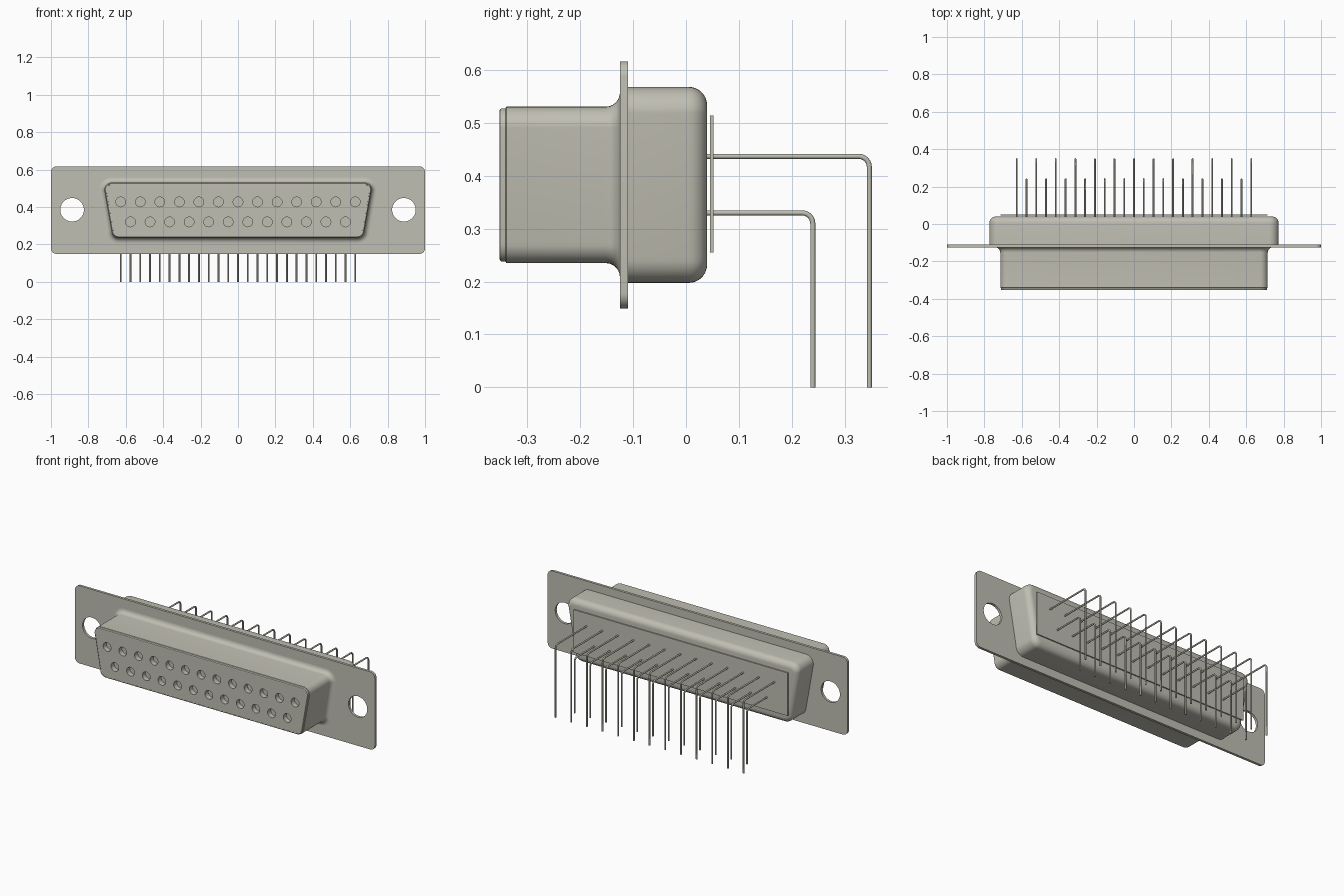
import bpy, bmesh, math
from mathutils import Matrix

if "Cube" in bpy.data.objects:
    bpy.data.objects.remove(bpy.data.objects["Cube"], do_unlink=True)

metal = bpy.data.materials.new("warm grey metal")
COLOR = (0.53, 0.52, 0.45, 1)
metal.diffuse_color = COLOR
metal.use_nodes = True
metal.node_tree.nodes["Principled BSDF"].inputs["Base Color"].default_value = COLOR

MID_Z = 0.383
PITCH = 0.1045


def finish(obj, angle=35):
    """Assign the material, turn curves into meshes and shade smooth."""
    obj.data.materials.append(metal)
    bpy.ops.object.select_all(action="DESELECT")
    obj.select_set(True)
    bpy.context.view_layer.objects.active = obj
    if obj.type == "CURVE":
        bpy.ops.object.convert(target="MESH")
    bpy.ops.object.shade_smooth_by_angle(angle=math.radians(angle))


def add_object(name, data):
    obj = bpy.data.objects.new(name, data)
    bpy.context.collection.objects.link(obj)
    return obj


def outline(top, bottom, half_height, radius, offset=0, steps=8):
    """Rounded trapezoid in (x, z); top and bottom are half widths."""
    h = half_height - radius
    corners = [(top - radius, h), (radius - top, h),
               (radius - bottom, -h), (bottom - radius, -h)]
    r = radius + offset
    points = []
    for i, (cx, cz) in enumerate(corners):
        for k in range(steps + 1):
            a = math.pi / 2 * (i + k / steps)
            points.append((cx + r * math.cos(a), MID_Z + cz + r * math.sin(a)))
    return points


def circle(x, z, radius, steps=24):
    return [(x + radius * math.cos(2 * math.pi * k / steps),
             z + radius * math.sin(2 * math.pi * k / steps)) for k in range(steps)]


def loft(name, shape, rings):
    """Skin a trapezoid shape through (offset, y) rings and cap the last ring."""
    bm = bmesh.new()
    loops = [[bm.verts.new((x, y, z)) for x, z in outline(*shape, off)] for off, y in rings]
    for a, b in zip(loops, loops[1:]):
        for i in range(len(a)):
            j = (i + 1) % len(a)
            bm.faces.new((a[i], a[j], b[j], b[i]))
    bm.faces.new(loops[-1])
    bm.faces.new(loops[0])
    bmesh.ops.recalc_face_normals(bm, faces=bm.faces)
    mesh = bpy.data.meshes.new(name)
    bm.to_mesh(mesh)
    bm.free()
    finish(add_object(name, mesh))


def plate(name, loops, front, back):
    """Flat sheet in the xz plane; loops after the first are holes."""
    curve = bpy.data.curves.new(name, "CURVE")
    curve.dimensions = "2D"
    curve.fill_mode = "BOTH"
    curve.extrude = (back - front) / 2
    for pts in loops:
        spline = curve.splines.new("POLY")
        spline.points.add(len(pts) - 1)
        spline.use_cyclic_u = True
        for p, (x, z) in zip(spline.points, pts):
            p.co = (x, z, 0, 1)
    obj = add_object(name, curve)
    obj.matrix_world = Matrix.Translation((0, (front + back) / 2, 0)) @ Matrix.Rotation(math.pi / 2, 4, "X")
    finish(obj)


def row(count):
    return [(i - (count - 1) / 2) * PITCH for i in range(count)]


def pin_row(name, count, height, reach, radius=0.0048, bend=0.02):
    """Right-angle pins running back and then down to the ground."""
    curve = bpy.data.curves.new(name, "CURVE")
    curve.dimensions = "3D"
    curve.bevel_depth = radius
    curve.bevel_resolution = 2
    curve.use_fill_caps = True
    path = [(0.0, height)]
    for k in range(7):
        a = math.pi / 2 * (1 - k / 6)
        path.append((reach - bend + bend * math.cos(a), height - bend + bend * math.sin(a)))
    path.append((reach, 0.0))
    for x in row(count):
        spline = curve.splines.new("POLY")
        spline.points.add(len(path) - 1)
        for p, (y, z) in zip(spline.points, path):
            p.co = (x, y, z, 1)
    finish(add_object(name, curve), 50)


# Mounting flange with two screw holes
plate("mounting_flange",
      [outline(1.0, 1.0, 0.234, 0.03)] + [circle(s * 0.887, MID_Z + 0.002, 0.063, 40) for s in (-1, 1)],
      -0.125, -0.11)

# Front shell: flared foot at the flange, straight wall, rounded rim, recessed floor
FRONT = (0.715, 0.677, 0.148, 0.04)
flare = [(0.027 * (1 - math.sin(a)), -0.152 + 0.027 * math.cos(a))
         for a in (math.pi / 2 * k / 6 for k in range(7))]
loft("front_shell", FRONT, flare + [
    (0, -0.340), (-0.003, -0.342), (-0.003, -0.349), (-0.005, -0.352),
    (-0.008, -0.353), (-0.010, -0.353), (-0.010, -0.322)])

# Socket face with two staggered rows of contact holes
holes = [circle(x, 0.427, 0.026) for x in row(13)] + [circle(x, 0.32, 0.026) for x in row(12)]
plate("socket_face", [outline(*FRONT, -0.0102)] + holes, -0.3525, -0.322)

# Rear shell with rounded back edge
round_edge = [(-0.035 * (1 - math.cos(a)), 0.005 + 0.035 * math.sin(a))
              for a in (math.pi / 2 * k / 7 for k in range(8))]
loft("rear_shell", (0.773, 0.725, 0.1855, 0.05), [(0, -0.112)] + round_edge)

# Thin rear cover plate
plate("rear_plate", [[(-0.715, 0.255), (0.715, 0.255), (0.715, 0.514), (-0.715, 0.514)]], 0.045, 0.052)

# Solder pins
pin_row("upper_pins", 13, 0.437, 0.347)
pin_row("lower_pins", 12, 0.330, 0.240)
